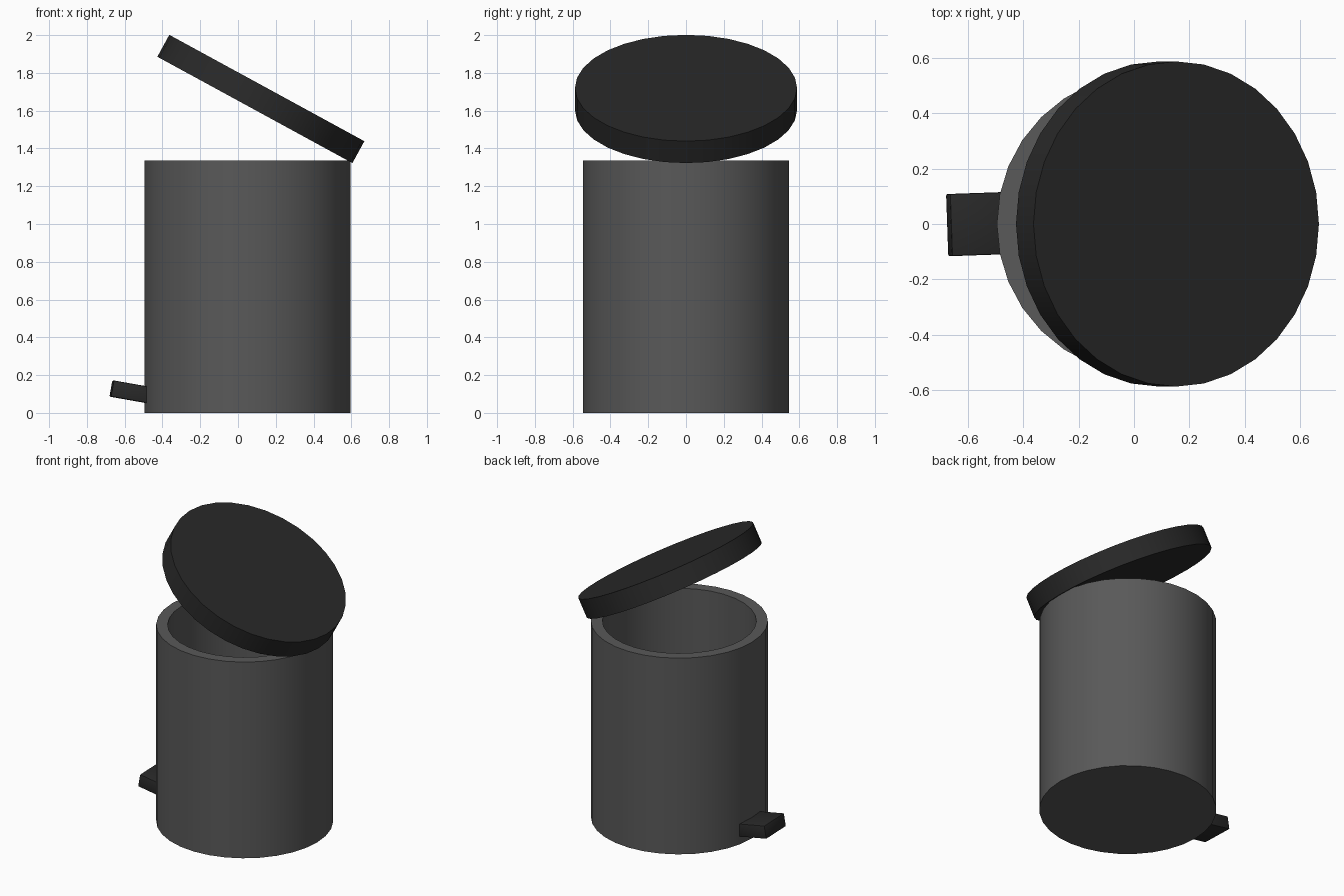
import bpy, bmesh
from math import radians, cos, sin, tau
from mathutils import Matrix

if "Cube" in bpy.data.objects:
    bpy.data.objects.remove(bpy.data.objects["Cube"])

SIDES = 32


def material(name, value):
    m = bpy.data.materials.new(name)
    m.diffuse_color = (value, value, value, 1)
    m.use_nodes = True
    m.node_tree.nodes["Principled BSDF"].inputs["Base Color"].default_value = m.diffuse_color
    return m


def finish(name, bm, mat, angle=30):
    bmesh.ops.recalc_face_normals(bm, faces=bm.faces)
    me = bpy.data.meshes.new(name)
    bm.to_mesh(me)
    bm.free()
    ob = bpy.data.objects.new(name, me)
    bpy.context.collection.objects.link(ob)
    me.materials.append(mat)
    bpy.context.view_layer.objects.active = ob
    ob.select_set(True)
    bpy.ops.object.shade_smooth_by_angle(angle=radians(angle))
    ob.select_set(False)
    return ob


def lathe(profile):
    """Turn (radius, z) points into a capped solid."""
    bm = bmesh.new()
    rings = [[bm.verts.new((r * cos(tau * i / SIDES), r * sin(tau * i / SIDES), z))
              for i in range(SIDES)] for r, z in profile]
    for a, b in zip(rings, rings[1:]):
        for i in range(SIDES):
            j = (i + 1) % SIDES
            bm.faces.new((a[i], a[j], b[j], b[i]))
    bm.faces.new(rings[0])
    bm.faces.new(rings[-1])
    return bm


grey = material("body_grey", 0.1)
dark = material("lid_dark", 0.022)

# Hollow bin body with a thick wall and a floor
body = finish("bin_body", lathe([(0.546, 0), (0.546, 1.335), (0.475, 1.335), (0.475, 0.07)]), grey)
body.location.x = 0.05

# Open lid, resting on the rim at the hinge side
lid = finish("lid", lathe([(0.588, -0.066), (0.588, 0.066)]), dark)
lid.location = (0.121, 0, 1.662)
lid.rotation_euler.y = radians(28.6)

# Foot pedal with softened edges, slightly tilted
bm = bmesh.new()
bmesh.ops.create_cube(bm, size=1, matrix=Matrix.Diagonal((0.23, 0.225, 0.087, 1)))
bmesh.ops.bevel(bm, geom=bm.edges[:], offset=0.006, segments=2, profile=0.5, affect='EDGES')
pedal = finish("foot_pedal", bm, dark)
pedal.location = (-0.556, 0, 0.109)
pedal.rotation_euler = (0, radians(10), radians(2))
